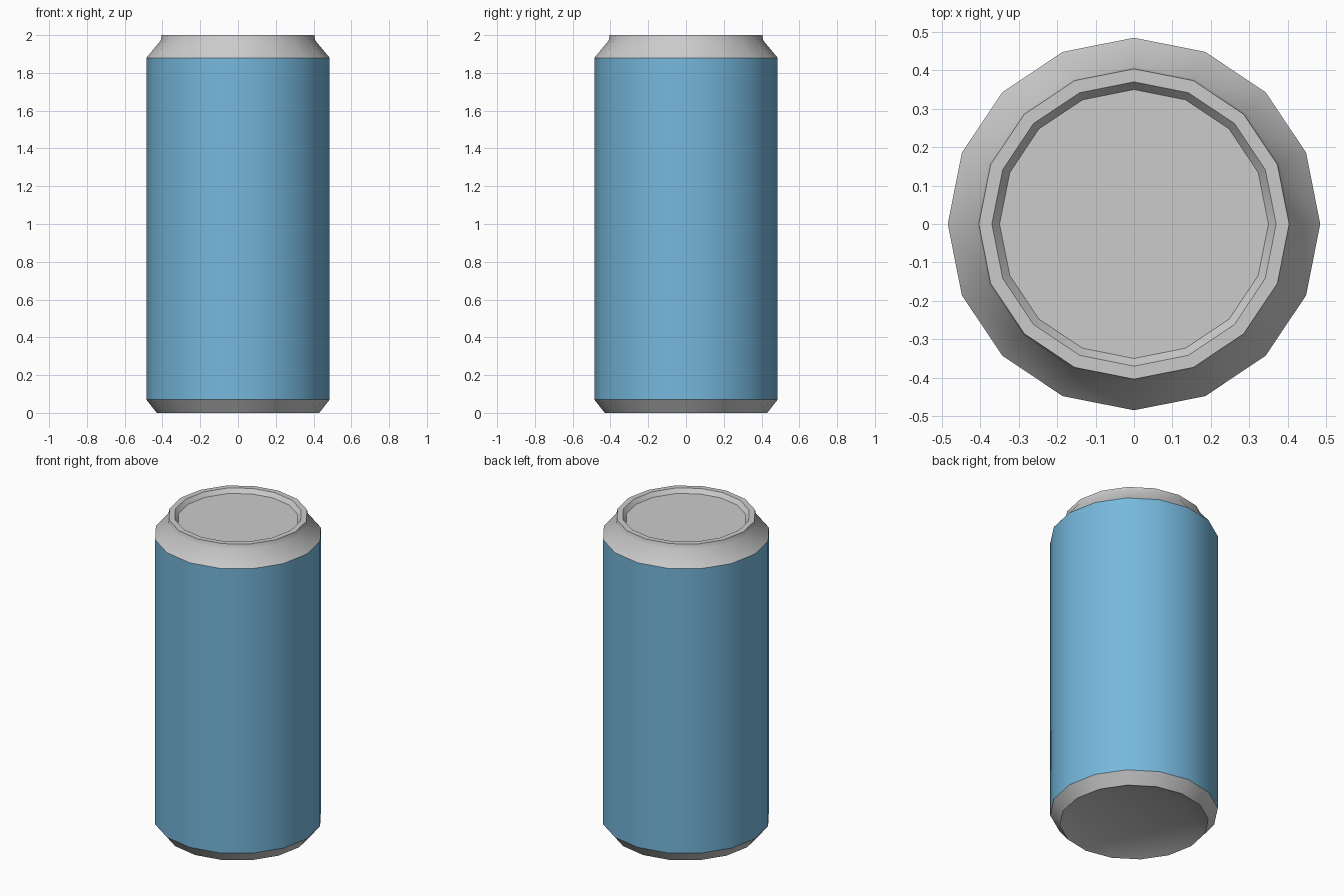
import bpy, bmesh, math

if "Cube" in bpy.data.objects:
    bpy.data.objects.remove(bpy.data.objects["Cube"])

SIDES = 16


def lathe(name, profile, color=None):
    """Spin (radius, z) points around z; radius 0 closes with a flat cap."""
    bm = bmesh.new()
    rings = []
    for r, z in profile:
        rings.append([bm.verts.new((r * math.cos(2 * math.pi * i / SIDES),
                                    r * math.sin(2 * math.pi * i / SIDES), z))
                      for i in range(SIDES)] if r else None)
    if rings[0] is None:
        bm.faces.new(rings[1][::-1])
    if rings[-1] is None:
        bm.faces.new(rings[-2])
    for a, b in zip(rings, rings[1:]):
        if a and b:
            for i in range(SIDES):
                j = (i + 1) % SIDES
                bm.faces.new((a[i], a[j], b[j], b[i]))
    mesh = bpy.data.meshes.new(name)
    bm.to_mesh(mesh)
    bm.free()
    obj = bpy.data.objects.new(name, mesh)
    bpy.context.collection.objects.link(obj)
    if color:
        mat = bpy.data.materials.new(name + "_paint")
        mat.diffuse_color = color
        mat.use_nodes = True
        mat.node_tree.nodes["Principled BSDF"].inputs["Base Color"].default_value = mat.diffuse_color
        mesh.materials.append(mat)
    bpy.ops.object.select_all(action='DESELECT')
    obj.select_set(True)
    bpy.context.view_layer.objects.active = obj
    bpy.ops.object.shade_smooth_by_angle(angle=math.radians(30))
    return obj


# Recessed base and its bevelled foot
lathe("can_base", [(0, 0.045), (0.31, 0.045), (0.43, 0.0), (0.485, 0.07)])

# Painted side wall
lathe("can_body", [(0.485, 0.07), (0.485, 1.88)], (0.18, 0.48, 0.72, 1))

# Shoulder, rim and sunken lid
lathe("can_lid", [(0.485, 1.88), (0.41, 1.97), (0.404, 2.0), (0.37, 2.0),
                  (0.35, 1.974), (0, 1.974)])
